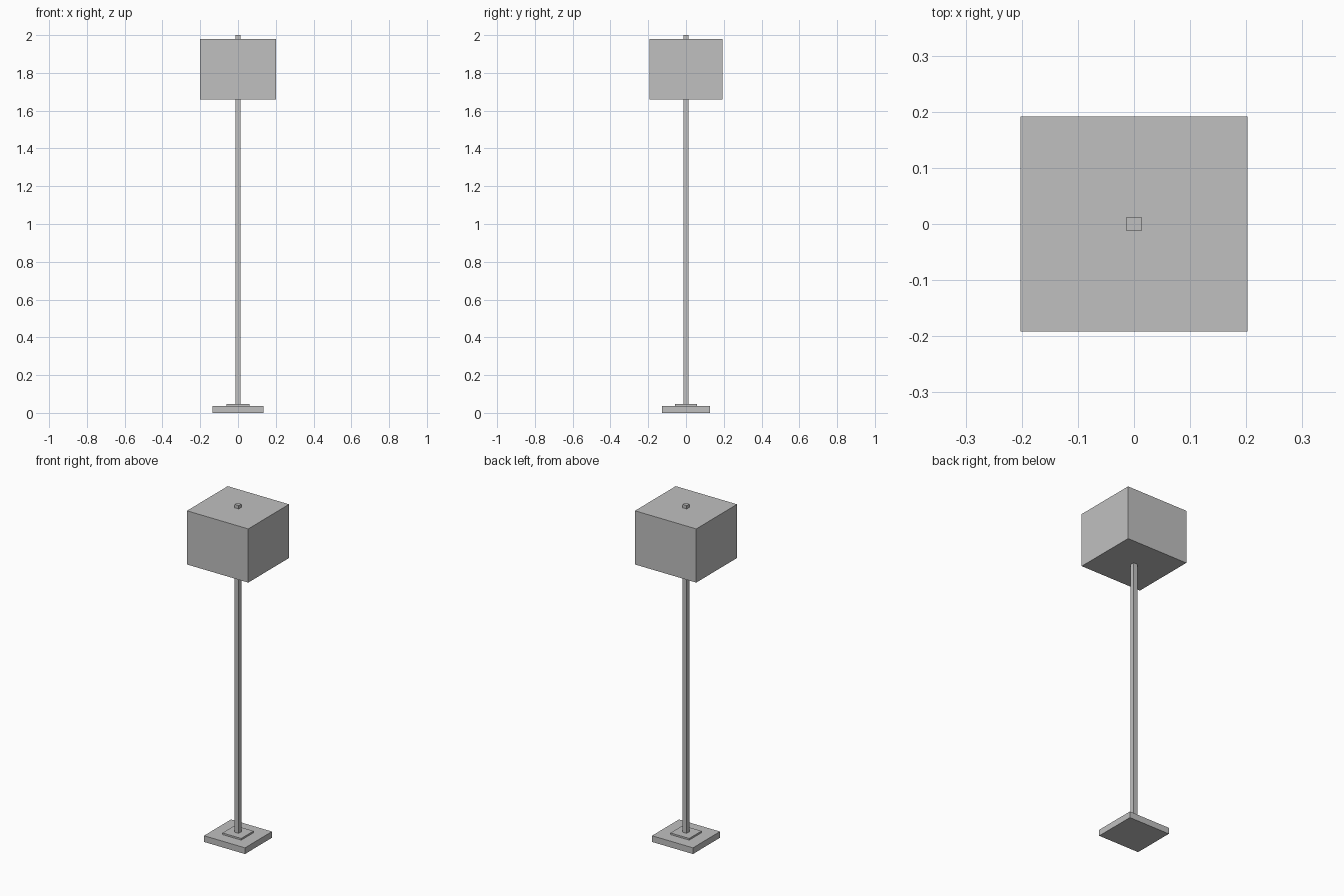
import bpy

cube = bpy.data.objects.get("Cube")
if cube:
    bpy.data.objects.remove(cube, do_unlink=True)

# Single flat grey for the whole lamp
grey = bpy.data.materials.new("light grey")
grey.use_nodes = True
colour = (0.53, 0.53, 0.53, 1)
grey.diffuse_color = colour
grey.node_tree.nodes["Principled BSDF"].inputs["Base Color"].default_value = colour


def box(name, width, depth, bottom, top):
    """Add an upright box centred on the lamp's axis."""
    bpy.ops.mesh.primitive_cube_add(size=1, location=(0, 0, (bottom + top) / 2))
    part = bpy.context.object
    part.name = name
    part.scale = (width, depth, top - bottom)
    bpy.ops.object.transform_apply(location=False, rotation=False, scale=True)
    part.data.materials.append(grey)
    return part


# Stepped foot
box("base", 0.27, 0.254, 0, 0.037)
box("base_collar", 0.124, 0.116, 0.037, 0.047)

# Square pole running up through the shade to a small finial
box("pole", 0.027, 0.025, 0.047, 2)

# Closed box shade
box("lampshade", 0.404, 0.384, 1.66, 1.98)
